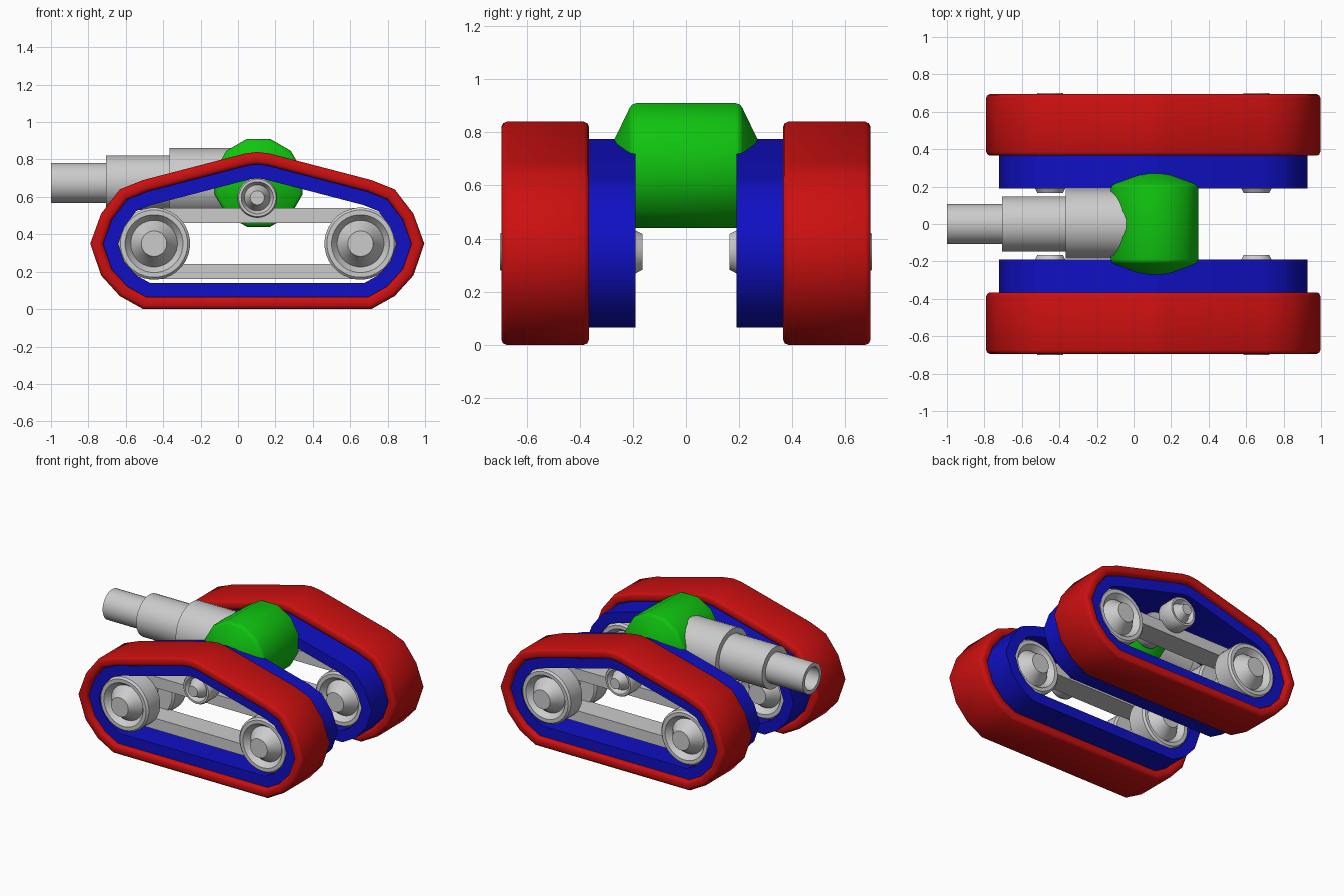
import bpy, bmesh, math
from mathutils import Vector

if "Cube" in bpy.data.objects:
    bpy.data.objects.remove(bpy.data.objects["Cube"])


def material(name, rgb):
    m = bpy.data.materials.new(name)
    m.diffuse_color = (*rgb, 1)
    m.use_nodes = True
    m.node_tree.nodes["Principled BSDF"].inputs["Base Color"].default_value = m.diffuse_color
    return m


RED = material("red", (0.6, 0.005, 0.005))
BLUE = material("blue", (0.005, 0.005, 0.55))
GREEN = material("green", (0.005, 0.55, 0.005))


def skin(name, rings, closed=False, mat=None, angle=50):
    """Join equal-length point rings; cap the ends or close the loop."""
    bm = bmesh.new()
    vs = [[bm.verts.new(p) for p in ring] for ring in rings]
    n = len(vs[0])
    for k in range(len(vs) if closed else len(vs) - 1):
        a, b = vs[k], vs[(k + 1) % len(vs)]
        for i in range(n):
            j = (i + 1) % n
            bm.faces.new((a[i], a[j], b[j], b[i]))
    if not closed:
        bm.faces.new(vs[0])
        bm.faces.new(vs[-1])
    bmesh.ops.recalc_face_normals(bm, faces=bm.faces)
    me = bpy.data.meshes.new(name)
    bm.to_mesh(me)
    bm.free()
    me.shade_smooth()
    me.set_sharp_from_angle(angle=math.radians(angle))
    if mat:
        me.materials.append(mat)
    ob = bpy.data.objects.new(name, me)
    bpy.context.collection.objects.link(ob)
    return ob


def lathe(name, profile, centre, axis, n=32, mat=None, angle=35):
    """Revolve (radius, distance along axis) points about the x or y axis."""
    rings = []
    for r, t in profile:
        ring = []
        for i in range(n):
            a = 2 * math.pi * (i + 0.5) / n
            c, s = r * math.cos(a), r * math.sin(a)
            ring.append(Vector(centre) + Vector((t, c, s) if axis == "x" else (c, t, s)))
        rings.append(ring)
    return skin(name, rings, mat=mat, angle=angle)


def inset(pts, d):
    """Offset a counter-clockwise outline inwards with mitred corners."""
    out = []
    for i, p in enumerate(pts):
        e1, e2 = (p - pts[i - 1]).normalized(), (pts[(i + 1) % len(pts)] - p).normalized()
        n1, n2 = Vector((-e1.y, e1.x)), Vector((-e2.y, e2.x))
        out.append(p + (n1 + n2) * d / (1 + n1.dot(n2)))
    return out


def band(name, outline, section, side, mat=None):
    """Sweep a section of (inset, y) points round an outline in x-z."""
    rings = [[(p.x, side * y, p.y) for p in inset(outline, d)] for d, y in section]
    return skin(name, rings, True, mat)


# Track outline, mirrored about the middle of the track
MID = 0.103
half = [(0.61, 0), (0.735, 0.07), (0.835, 0.18), (0.893, 0.35), (0.835, 0.51),
        (0.735, 0.64), (0.61, 0.69), (0.065, 0.832)]
track = ([Vector((MID + x, z)) for x, z in half] + [Vector((MID, 0.84))]
         + [Vector((MID - x, z)) for x, z in reversed(half)])

# Stadium outline of the frame joining the wheels
WX, WZ = 0.552, 0.35
stadium = []
for end in (1, -1):
    for i in range(17):
        a = math.pi * (i / 16 - 0.5) + (0 if end > 0 else math.pi)
        stadium.append(Vector((MID + end * WX + 0.19 * math.cos(a), WZ + 0.19 * math.sin(a))))

# Rounded section of the outer track
corner = [(0, 0.02), (0.006, 0.006), (0.02, 0), (0.045, 0), (0.059, 0.006), (0.065, 0.02)]
red_section = ([(d, 0.365 + y) for d, y in corner]
               + [(d, 0.695 - y) for d, y in reversed(corner)])

# Half wheel set, from the middle of the axle out to the hub cap
wheel = [(0.07, 0), (0.07, 0.07), (0.18, 0.07), (0.193, 0.083), (0.193, 0.212),
         (0.18, 0.225), (0.155, 0.225), (0.125, 0.185), (0.08, 0.245), (0.068, 0.268)]
wheel_set = [(r, -t) for r, t in reversed(wheel)] + wheel[1:]
roller_set = [(r * 0.555, t * 0.85) for r, t in wheel_set]

for side, word in ((-1, "front"), (1, "back")):
    band(word + "_outer_track", track, red_section, side, RED)
    band(word + "_inner_track", track,
         [(0.065, 0.19), (0.065, 0.66), (0.14, 0.66), (0.14, 0.19)], side, BLUE)
    band(word + "_wheel_frame", stadium,
         [(0, 0.35), (0, 0.515), (0.08, 0.515), (0.08, 0.35)], side)
    for end, label in ((-1, "left"), (1, "right")):
        lathe(f"{word}_{label}_wheels", wheel_set, (MID + end * WX, side * 0.4325, WZ), "y")
    lathe(word + "_top_roller", roller_set, (MID, side * 0.4325, 0.595), "y")

# Turret drum with tapered ends
drum = [(0.09, 0.275), (0.225, 0.212), (0.238, 0.203), (0.243, 0.188)]
lathe("turret", [(r, -y) for r, y in drum] + [(r, y) for r, y in reversed(drum)],
      (0.11, 0, 0.675), "y", n=12, mat=GREEN, angle=40)

# Stepped barrel with a bored muzzle
lathe("barrel", [(0.08, -0.72), (0.08, -1), (0.107, -1), (0.107, -0.705), (0.147, -0.705),
                 (0.147, -0.365), (0.186, -0.365), (0.186, 0.08)], (0, 0, 0.675), "x")
